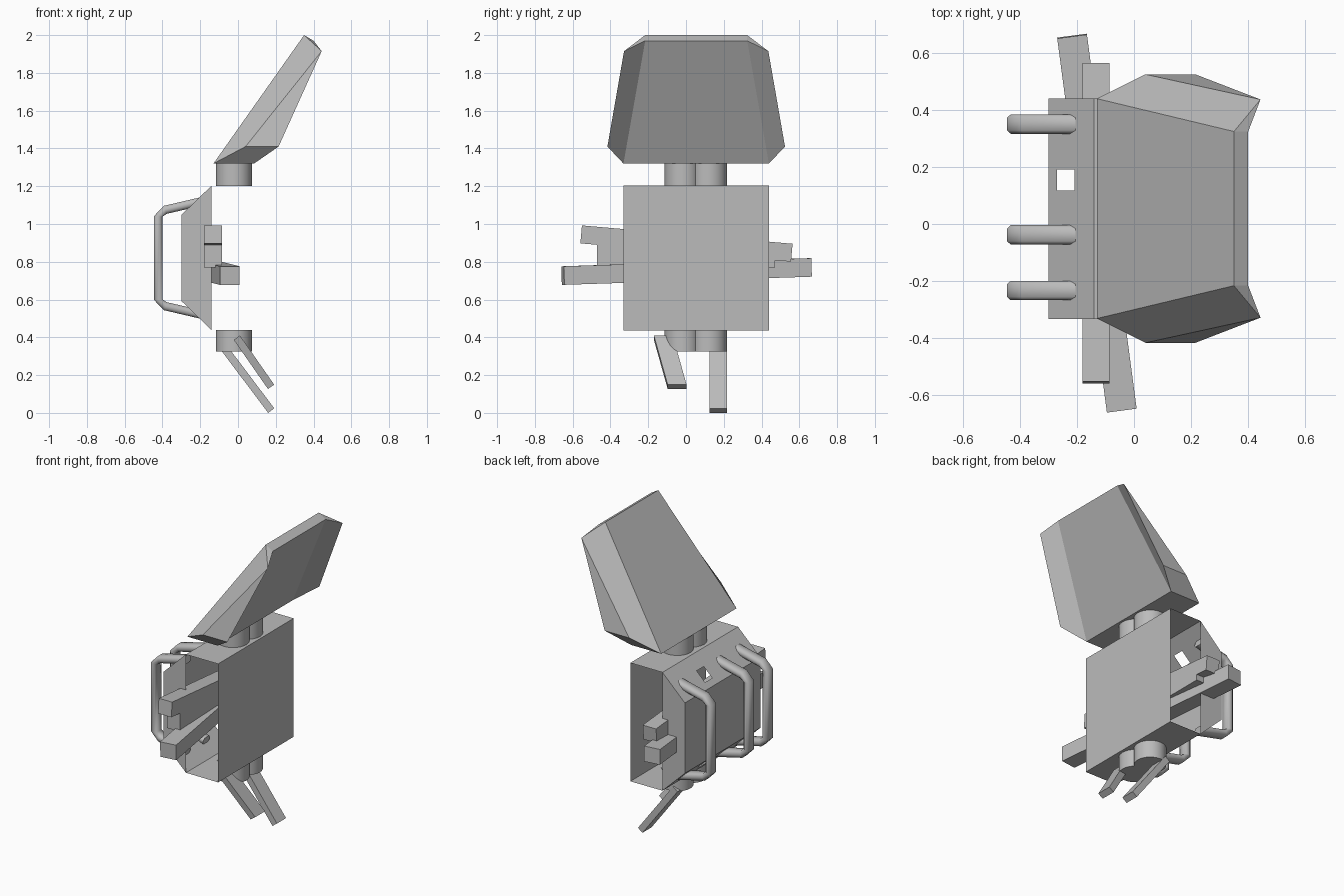
import bpy, bmesh, math
from mathutils import Vector

if "Cube" in bpy.data.objects:
    bpy.data.objects.remove(bpy.data.objects["Cube"])

grey = bpy.data.materials.new("plain grey")
grey.diffuse_color = (0.5, 0.5, 0.5, 1)
grey.use_nodes = True
grey.node_tree.nodes["Principled BSDF"].inputs["Base Color"].default_value = grey.diffuse_color
MID = 0.054   # y of the symmetry plane of body and head


def make(name, verts, faces):
    mesh = bpy.data.meshes.new(name)
    bm = bmesh.new()
    vs = [bm.verts.new(v) for v in verts]
    for f in faces:
        bm.faces.new([vs[i] for i in f])
    bmesh.ops.remove_doubles(bm, verts=bm.verts, dist=1e-4)
    bmesh.ops.recalc_face_normals(bm, faces=bm.faces)
    bm.to_mesh(mesh)
    bm.free()
    mesh.materials.append(grey)
    ob = bpy.data.objects.new(name, mesh)
    bpy.context.collection.objects.link(ob)
    return ob


def loft(name, rings):
    """Closed solid through a list of equal point rings."""
    n = len(rings[0])
    faces = [(r * n + i, r * n + (i + 1) % n, (r + 1) * n + (i + 1) % n, (r + 1) * n + i)
             for r in range(len(rings) - 1) for i in range(n)]
    faces += [range(n), range((len(rings) - 1) * n, len(rings) * n)]
    return make(name, [p for r in rings for p in r], faces)


def bar(name, a, b, across, w, t):
    """Square-ended bar from a to b, w wide along 'across', t thick."""
    a, b = Vector(a), Vector(b)
    u = Vector(across).normalized()
    v = (b - a).cross(u).normalized()
    corners = [(-1, -1), (1, -1), (1, 1), (-1, 1)]
    return loft(name, [[p + u * w / 2 * i + v * t / 2 * j for i, j in corners] for p in (a, b)])


def smooth(ob, angle=40):
    bpy.ops.object.select_all(action='DESELECT')
    ob.select_set(True)
    bpy.context.view_layer.objects.active = ob
    bpy.ops.object.shade_smooth_by_angle(angle=math.radians(angle))


# Body: thin shell, open at both sides in front, with a square hole in each slope
def slope(t):
    return -0.30 + 0.16 * t, 0.155 * t


prof = [(0.09, 1.203), (-0.14, 1.203)]
prof += [(slope(t)[0], 1.048 + slope(t)[1]) for t in (0.57, 0.19, 0)]
prof += [(slope(t)[0], 0.593 - slope(t)[1]) for t in (0, 0.19, 0.57, 1)] + [(0.09, 0.437)]
ys = [-0.332, 0.117, 0.19, 0.44]
n, m = len(prof), len(ys)
verts = [(x, y, z) for x, z in prof for y in ys]
faces = []
for i in range(n):
    for j in range(m - 1):
        if not (j == 1 and i in (2, 6)):
            k = (i + 1) % n
            faces.append((i * m + j, i * m + j + 1, k * m + j + 1, k * m + j))
for j in (0, m - 1):
    faces.append([i * m + j for i in range(1, 9)])
make("body_shell", verts, faces)

# Head: shield-like block, bent forward along both sides
half = [(-0.13, 0.385, 1.32), (0.085, 0.385, 1.32), (0.04, 0.47, 1.41), (0.215, 0.47, 1.41),
        (0.35, 0.27, 2.0), (0.443, 0.382, 1.915), (0.40, 0.27, 1.97)]
A, B, C, D, E, F, G = range(7)
side = [(A, B, D, C), (C, D, F), (A, C, F, E), (E, F, G), (B, D, F, G)]
verts = [(x, MID + s * y, z) for s in (1, -1) for x, y, z in half]
faces = side + [tuple(i + 7 for i in f) for f in side]
faces += [(p, q, q + 7, p + 7) for p, q in ((A, B), (B, G), (G, E), (E, A))]
make("head", verts, faces)

# Neck and hip posts
for label, z0, z1 in (("neck", 1.2, 1.322), ("hip", 0.325, 0.44)):
    for k, y in enumerate((-0.018, 0.121)):
        ring = [(math.cos(i * math.pi / 12) * 0.095 - 0.022, math.sin(i * math.pi / 12) * 0.095 + y)
                for i in range(24)]
        smooth(loft(f"{label}_post_{k + 1}", [[(x, yy, z) for x, yy in ring] for z in (z0, z1)]))

# Arms: bars running through the open body
bar("upper_arm_bar", (-0.133, -0.555, 0.945), (-0.133, 0.56, 0.848), (1, 0, 0), 0.095, 0.095)
bar("middle_arm_bar", (-0.133, -0.47, 0.83), (-0.133, 0.47, 0.83), (1, 0, 0), 0.095, 0.12)
bar("lower_arm_bar", (-0.043, -0.652, 0.727), (-0.217, 0.658, 0.77), (1, 0.132, 0), 0.105, 0.098)

# Legs: flat slanted planks
bar("left_leg", (-0.075, 0.17, 0.345), (0.176, 0.17, 0.012), (0, 1, 0), 0.093, 0.04)
bar("right_leg", (-0.006, -0.12, 0.398), (0.175, -0.047, 0.138), (0, 1, 0), 0.10, 0.04)

# Back rails: flattened tubes bent into handles
section = [(-1, -.65), (-.4, -1), (.4, -1), (1, -.65), (1, .65), (.4, 1), (-.4, 1), (-1, .65)]
path = [(-0.20, 1.118), (-0.385, 1.075), (-0.4225, 1.04)]
path += [(x, 1.64 - z) for x, z in reversed(path)]
for k, y in enumerate((-0.233, -0.038, 0.35)):
    rings = []
    for i, (x, z) in enumerate(path):
        d = Vector(path[min(i + 1, 5)]) - Vector(path[max(i - 1, 0)])
        nx, nz = Vector((d.y, -d.x)).normalized()
        rings.append([(x + nx * a * 0.0225, y + b * 0.034, z + nz * a * 0.0225) for a, b in section])
    smooth(loft(f"back_rail_{k + 1}", rings), 60)
